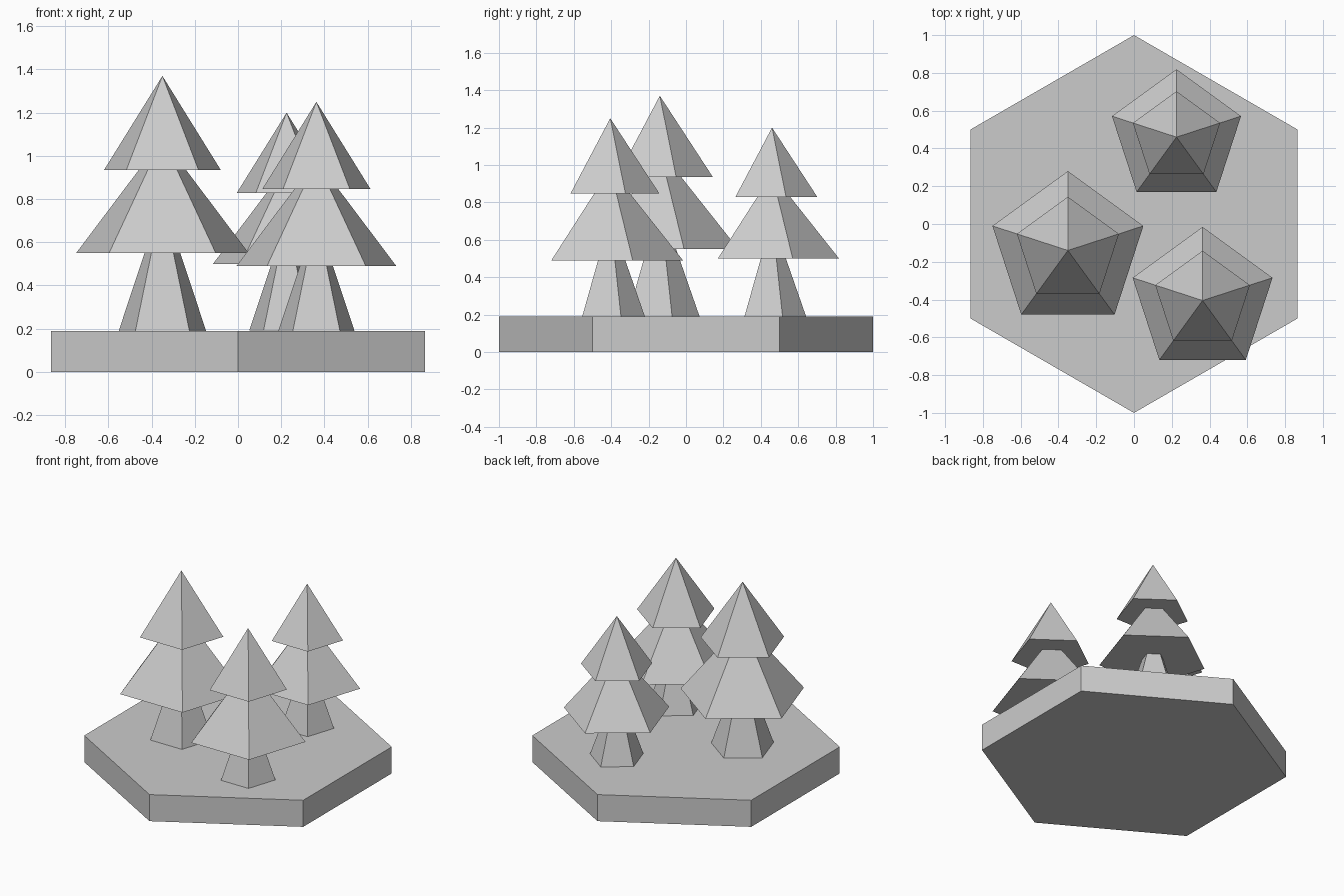
import bpy, bmesh, math

if "Cube" in bpy.data.objects:
    bpy.data.objects.remove(bpy.data.objects["Cube"])

def cone(name, sides, r1, r2, z0, z1, origin=(0, 0, 0), s=1.0):
    """Flat-faced cone, frustum or prism with one corner pointing to +y."""
    bm = bmesh.new()

    def ring(r, z):
        return [bm.verts.new((r * math.cos(math.pi / 2 + 2 * math.pi * i / sides),
                              r * math.sin(math.pi / 2 + 2 * math.pi * i / sides), z))
                for i in range(sides)]

    low = ring(r1, z0)
    bm.faces.new(low[::-1])
    if r2 > 0:
        high = ring(r2, z1)
        bm.faces.new(high)
    else:
        high = [bm.verts.new((0, 0, z1))]
    for i in range(sides):
        j = (i + 1) % sides
        if r2 > 0:
            bm.faces.new((low[i], low[j], high[j], high[i]))
        else:
            bm.faces.new((low[i], low[j], high[0]))
    for v in bm.verts:
        v.co = v.co * s
        v.co.x += origin[0]
        v.co.y += origin[1]
        v.co.z += origin[2]
    mesh = bpy.data.meshes.new(name)
    bm.to_mesh(mesh)
    bm.free()
    obj = bpy.data.objects.new(name, mesh)
    bpy.context.collection.objects.link(obj)
    return obj

# Hexagonal ground tile
cone("ground_tile", 6, 1.0, 1.0, 0.0, 0.19)

# Three five-sided trees: position and uniform scale
trees = [((-0.35, -0.14, 0.19), 1.0),
         ((0.363, -0.405, 0.156), 0.927),
         ((0.225, 0.46, 0.191), 0.855)]
for n, (pos, s) in enumerate(trees, 1):
    cone(f"trunk_{n}", 5, 0.2125, 0, 0.0, 0.61, pos, s)
    cone(f"lower_foliage_{n}", 5, 0.42, 0, 0.36, 0.89, pos, s)
    cone(f"upper_foliage_{n}", 5, 0.284, 0, 0.745, 1.18, pos, s)
